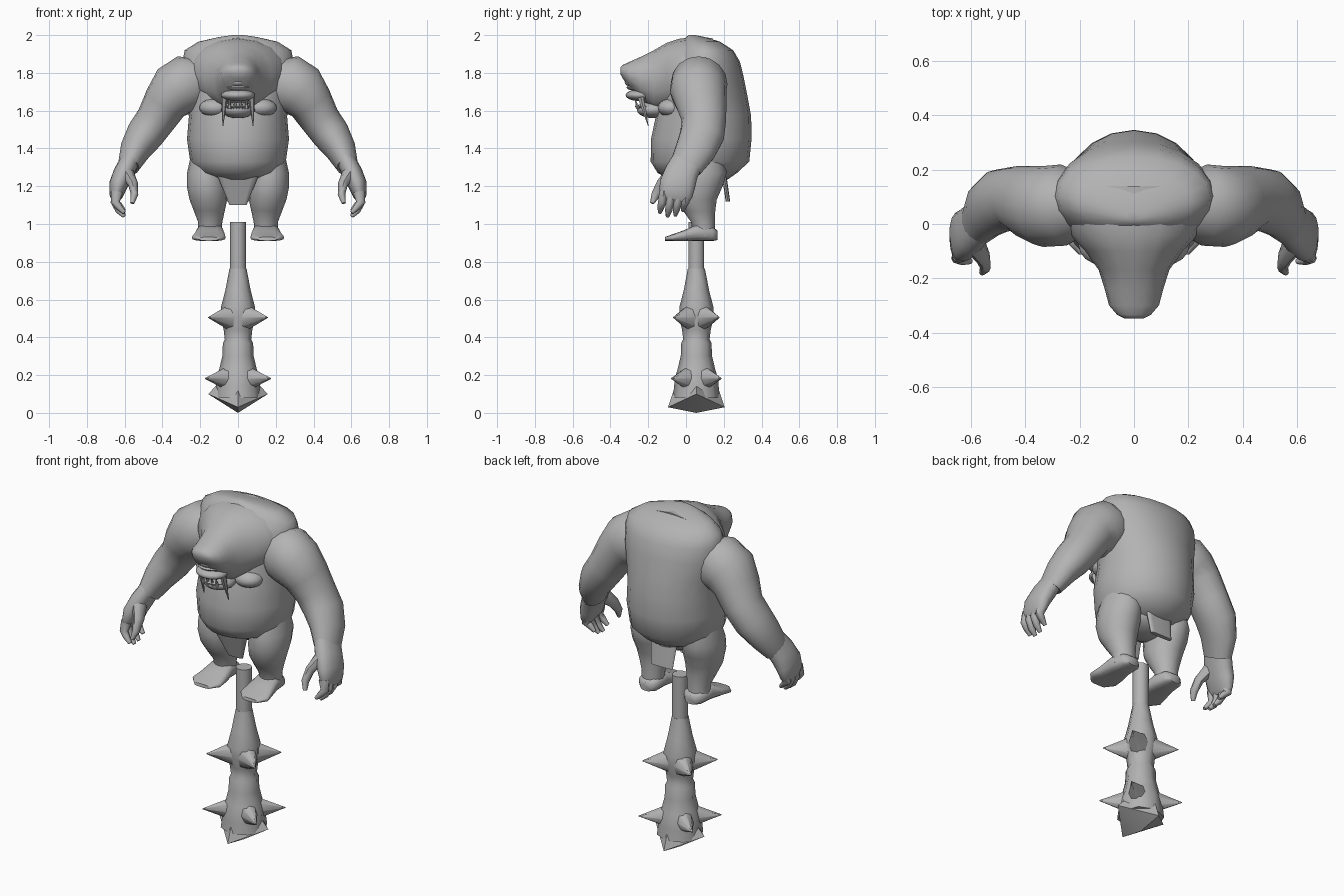
import bpy, bmesh, math
from mathutils import Vector

cube = bpy.data.objects.get("Cube")
if cube:
    bpy.data.objects.remove(cube, do_unlink=True)

grey = bpy.data.materials.new("plain_grey")
grey.use_nodes = True
grey.diffuse_color = (0.45, 0.45, 0.45, 1)
grey.node_tree.nodes["Principled BSDF"].inputs["Base Color"].default_value = (0.45, 0.45, 0.45, 1)

X, Y, Z = Vector((1, 0, 0)), Vector((0, 1, 0)), Vector((0, 0, 1))


def finish(name, bm, mirror=False, angle=50):
    """Turn a bmesh into a shaded object, optionally mirrored to the other side."""
    bmesh.ops.recalc_face_normals(bm, faces=bm.faces)
    mesh = bpy.data.meshes.new(name)
    bm.to_mesh(mesh)
    bm.free()
    mesh.materials.append(grey)
    obj = bpy.data.objects.new(name, mesh)
    bpy.context.collection.objects.link(obj)
    bpy.ops.object.select_all(action='DESELECT')
    obj.select_set(True)
    bpy.context.view_layer.objects.active = obj
    bpy.ops.object.shade_smooth_by_angle(angle=math.radians(angle))
    if mirror:
        mod = obj.modifiers.new("Mirror", 'MIRROR')
        mod.use_mirror_merge = False


def tube(name, stations, ref, normal=None, sides=16, power=1.0, mirror=False):
    """Loft ellipses (x, y, z, radius along ref, other radius) along a path."""
    bm = bmesh.new()
    pts = [Vector(s[:3]) for s in stations]
    rings = []
    for i, s in enumerate(stations):
        t = normal or (pts[min(i + 1, len(pts) - 1)] - pts[max(i - 1, 0)]).normalized()
        u = (ref - t * ref.dot(t)).normalized()
        v = t.cross(u)
        ring = []
        for k in range(sides):
            a = math.tau * k / sides
            c, d = math.cos(a), math.sin(a)
            c = math.copysign(abs(c) ** power, c)
            d = math.copysign(abs(d) ** power, d)
            ring.append(bm.verts.new(pts[i] + u * c * s[3] + v * d * s[4]))
        rings.append(ring)
    for a, b in zip(rings, rings[1:]):
        for k in range(sides):
            j = (k + 1) % sides
            bm.faces.new((a[k], a[j], b[j], b[k]))
    bm.faces.new(rings[0])
    bm.faces.new(rings[-1])
    finish(name, bm, mirror)


def ball(name, centre, radii, mirror=False):
    bm = bmesh.new()
    bmesh.ops.create_uvsphere(bm, u_segments=16, v_segments=10, radius=1)
    bmesh.ops.scale(bm, vec=radii, verts=bm.verts)
    bmesh.ops.translate(bm, vec=centre, verts=bm.verts)
    finish(name, bm, mirror)


def spike(name, base, tip, ra, rb, ref, sides=6):
    tube(name, [(*base, ra, rb), (*tip, 0.002, 0.002)], ref, sides=sides, mirror=True)


def panel(name, top, bottom):
    """Cloth strip between two edges given as (half width, y, z)."""
    tube(name, [(0, y, z, w, 0.012) for w, y, z in (top, bottom)], X, Z, 12, 0.5)


# Torso: (z, front y, back y, half width)
profile = [(1.235, -.08, .22, .12), (1.27, -.15, .27, .21), (1.33, -.187, .335, .253),
           (1.45, -.185, .347, .27), (1.57, -.16, .345, .26), (1.68, -.13, .325, .275),
           (1.78, -.1, .305, .295), (1.86, -.08, .285, .295), (1.92, -.045, .25, .282),
           (1.965, -.02, .18, .21), (1.99, 0, .1, .1), (2.0, .015, .05, .03)]
tube("torso", [(0, (f + b) / 2, z, w, (b - f) / 2) for z, f, b, w in profile], X, Z, 20)
ball("chest_muscle", (.12, -.075, 1.615), (.085, .075, .05), True)

# Head: (y, top z, bottom z, half width)
profile = [(.14, 1.985, 1.65, .25), (.04, 1.99, 1.62, .26), (-.04, 1.98, 1.61, .235),
           (-.1, 1.96, 1.6, .18), (-.17, 1.92, 1.6, .13), (-.24, 1.885, 1.66, .108),
           (-.3, 1.858, 1.725, .092), (-.335, 1.842, 1.77, .062), (-.348, 1.83, 1.795, .035)]
tube("head", [(0, y, (t + b) / 2, w, (t - b) / 2) for y, t, b, w in profile], X, Y, 16, 0.95)

# Face
ball("eye", (0, -.275, 1.752), (.045, .05, .028))
ball("eyelid", (0, -.285, 1.775), (.06, .05, .015))
ball("lower_eyelid", (0, -.265, 1.722), (.065, .05, .016))
ball("upper_lip", (0, -.24, 1.682), (.09, .08, .032))
ball("lower_jaw", (0, -.17, 1.605), (.09, .09, .045))
ball("lower_lip", (0, -.195, 1.622), (.076, .077, .014))
spike("tusk", (.072, -.24, 1.67), (.08, -.2, 1.52), .018, .018, X)
for i, x in enumerate((.015, .045)):
    spike("tooth_%d" % i, (x, -.255, 1.61), (x, -.27, 1.665), .012, .01, X)

# Arms
tube("arm", [(.2, .075, 1.76, .12, .12), (.26, .07, 1.745, .15, .155), (.33, .065, 1.705, .15, .148),
             (.385, .08, 1.64, .135, .12), (.437, .095, 1.55, .118, .105), (.495, .085, 1.47, .118, .1),
             (.545, .05, 1.39, .108, .082), (.58, .0, 1.305, .088, .058)], Y, mirror=True)
tube("hand", [(.57, .012, 1.34, .085, .05), (.605, -.025, 1.27, .09, .055),
              (.632, -.045, 1.21, .095, .05), (.645, -.055, 1.15, .088, .036),
              (.648, -.06, 1.125, .07, .02)], Y, power=.9, mirror=True)
for i, (y, tip) in enumerate(((-.118, 1.06), (-.077, 1.04), (-.036, 1.045), (.004, 1.07))):
    tube("finger_%d" % i, [(.64, y, 1.17, .024, .032), (.65, y - .008, 1.115, .022, .024),
                           (.63, y - .015, tip + .03, .019, .018), (.602, y - .02, tip, .01, .01)],
         Y, sides=8, mirror=True)
tube("thumb", [(.59, -.07, 1.27, .045, .04), (.555, -.125, 1.21, .034, .026),
               (.548, -.16, 1.155, .024, .02), (.56, -.18, 1.11, .011, .011)], Y, sides=8, mirror=True)

# Legs and feet
tube("leg", [(.15, .08, 1.36, .12, .1), (.165, .075, 1.27, .14, .105), (.163, .062, 1.2, .132, .108),
             (.157, .055, 1.13, .108, .1), (.152, .07, 1.07, .085, .082),
             (.147, .09, 1.01, .063, .064), (.15, .095, .94, .06, .062)], Y, Z, mirror=True)
tube("foot", [(.145, .167, .94, .035, .025), (.145, .14, .948, .062, .038), (.148, .06, .955, .07, .045),
              (.15, -.01, .938, .082, .029), (.155, -.07, .928, .09, .018),
              (.155, -.112, .921, .05, .01)], X, Y, power=.7, mirror=True)

# Loincloth
ball("hips", (0, .08, 1.26), (.17, .13, .08))
panel("front_loincloth", (.115, -.075, 1.27), (.045, -.02, 1.1))
panel("back_loincloth", (.085, .2, 1.27), (.07, .222, 1.12))

# Club
cy = .055
tube("club_handle", [(0, cy, z, .043, .043) for z in (.75, 1.01)], X, sides=10)
profile = [(.765, .045), (.65, .067), (.56, .09), (.5, .09), (.44, .076), (.39, .07),
           (.37, .08), (.3, .083), (.23, .1), (.18, .115), (.14, .118), (.08, .125)]
tube("club_body", [(0, cy, z, r, r) for z, r in profile], X, Z, sides=8)
for z, dx, dy in ((.505, .158, .122), (.182, .175, .133)):
    for s in (-1, 1):
        spike("club_spike", (.035, cy + s * .028, z), (dx, cy + s * dy, z), .075, .062, Z, 8)

# Wedge at the club's end
bm = bmesh.new()
low = [(.158, cy, .1), (0, cy + .15, .03), (-.158, cy, .1), (0, cy - .15, .03)]
low = [bm.verts.new(p) for p in low]
high = [bm.verts.new((x * .11, cy + y * .11, .15)) for x, y in ((1, 0), (0, 1), (-1, 0), (0, -1))]
point = bm.verts.new((0, cy, 0))
for k in range(4):
    j = (k + 1) % 4
    bm.faces.new((low[k], low[j], high[j], high[k]))
    bm.faces.new((low[j], low[k], point))
bm.faces.new(high)
finish("club_end", bm, angle=30)
